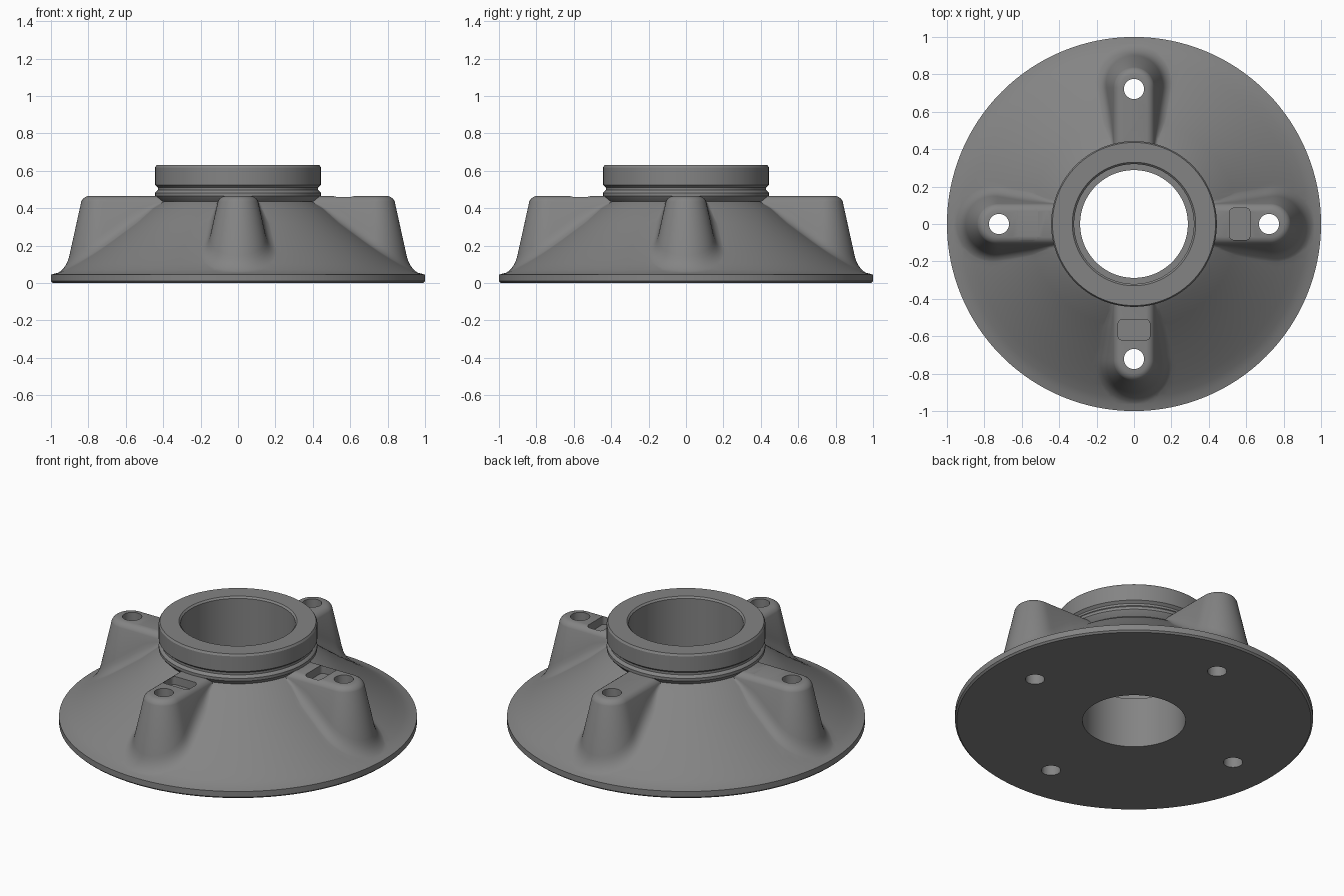
import bpy, bmesh
from math import pi, sin, cos, hypot
from mathutils import Matrix

cube = bpy.data.objects.get("Cube")
if cube:
    bpy.data.objects.remove(cube, do_unlink=True)

grey = bpy.data.materials.new("cast_grey")
grey.use_nodes = True
colour = (0.23, 0.23, 0.23, 1)
grey.diffuse_color = colour
grey.node_tree.nodes["Principled BSDF"].inputs["Base Color"].default_value = colour

BOSS_TOP = 0.465
BOSS_END = 0.73      # centre of the rounded boss end, also the bolt circle
CONE = [(0.41, 0.435), (0.47, 0.4), (0.56, 0.325), (0.7, 0.222), (0.8, 0.153),
        (0.88, 0.1), (0.93, 0.07), (0.965, 0.054), (1.0, 0.045)]


def cone_height(r):
    """Height of the sloped flange at radius r."""
    if r <= CONE[0][0]:
        return CONE[0][1]
    for (r0, z0), (r1, z1) in zip(CONE, CONE[1:]):
        if r <= r1:
            return z0 + (z1 - z0) * (r - r0) / (r1 - r0)
    return CONE[-1][1]


def finish(bm, name):
    bmesh.ops.recalc_face_normals(bm, faces=bm.faces)
    mesh = bpy.data.meshes.new(name)
    bm.to_mesh(mesh)
    bm.free()
    mesh.materials.append(grey)
    obj = bpy.data.objects.new(name, mesh)
    bpy.context.collection.objects.link(obj)
    return obj


def bridge(bm, a, b):
    for i in range(len(a)):
        j = (i + 1) % len(a)
        bm.faces.new((a[i], a[j], b[j], b[i]))


def lathe(profile, name, steps=128):
    bm = bmesh.new()
    rings = [[bm.verts.new((r * cos(2 * pi * k / steps), r * sin(2 * pi * k / steps), z))
              for k in range(steps)] for r, z in profile]
    for i, ring in enumerate(rings):
        bridge(bm, ring, rings[(i + 1) % len(rings)])
    return finish(bm, name)


def wall_offset(z):
    """Drafted half width of a boss at height z."""
    return 0.108 + (0.435 - z) * 0.22


def side_profile(cx, cy, nx, ny):
    """Points down one side of a boss: rounded shoulder, drafted wall, blend into the cone."""
    at = lambda w: (cx + nx * w, cy + ny * w)
    z0 = 0.2
    for _ in range(40):
        z0 = 0.5 * z0 + 0.5 * cone_height(hypot(*at(wall_offset(z0))))
    pts = [(0.07, BOSS_TOP), (0.084, 0.461), (0.096, 0.453), (0.104, 0.443)]
    z_top = 0.435
    h = max(0.0, min(0.07, (z_top - z0) * 0.6))
    if z0 > z_top - 0.01:
        z0 = z_top - 0.01
    pts += [(wall_offset(z), z) for z in (z_top, z0 + h)]
    w0 = wall_offset(z0)
    w1 = w0 + 0.015 + h * 0.5
    foot = cone_height(hypot(*at(w1))) - 0.002
    for k in range(1, 6):
        t = k / 5
        a, b, c = (1 - t) ** 2, 2 * t * (1 - t), t * t
        pts.append((a * wall_offset(z0 + h) + b * w0 + c * w1, a * (z0 + h) + b * z0 + c * foot))
    pts.append((w1, 0.03))
    return [(*at(w), z) for w, z in pts]


def make_boss(angle, name):
    start, n, arc = 0.36, 14, 28
    xs = [start + (BOSS_END - start) * i / n for i in range(n)]
    outline = [(x, 0, 0, -1) for x in xs]
    outline += [(BOSS_END, 0, cos(a), sin(a))
                for a in (-pi / 2 + pi * k / arc for k in range(arc + 1))]
    outline += [(x, 0, 0, 1) for x in reversed(xs)]
    bm = bmesh.new()
    columns = [[bm.verts.new(p) for p in side_profile(*o)] for o in outline]
    rings = list(zip(*columns))
    for a, b in zip(rings, rings[1:]):
        bridge(bm, a, b)
    bm.faces.new(rings[0])
    bm.faces.new(rings[-1])
    bm.transform(Matrix.Rotation(angle, 4, "Z"))
    return finish(bm, name)


def make_hole(angle, name):
    bm = bmesh.new()
    bmesh.ops.create_cone(bm, cap_ends=True, segments=40, radius1=0.054, radius2=0.054, depth=2)
    bm.transform(Matrix.Rotation(angle, 4, "Z") @ Matrix.Translation((0.722, 0, 0)))
    return finish(bm, name)


def make_pocket(angle, name):
    bm = bmesh.new()
    bmesh.ops.create_cube(bm, size=1)
    bm.transform(Matrix.Diagonal((0.108, 0.17, 0.2, 1)))
    upright = [e for e in bm.edges if abs(e.verts[0].co.z - e.verts[1].co.z) > 0.1]
    bmesh.ops.bevel(bm, geom=upright, offset=0.02, segments=4, profile=0.5, affect="EDGES")
    bm.transform(Matrix.Rotation(angle, 4, "Z") @ Matrix.Translation((0.566, 0, 0.515)))
    return finish(bm, name)


def boolean(target, other, operation):
    """Combine the two solids and drop the helper."""
    mod = target.modifiers.new(operation.title(), "BOOLEAN")
    mod.operation = operation
    mod.solver = "EXACT"
    mod.object = other
    other.hide_render = True
    bpy.context.view_layer.objects.active = target
    bpy.ops.object.modifier_apply(modifier=mod.name)
    bpy.data.objects.remove(other, do_unlink=True)


# Flange, cone, grooved collar and stepped bore as one turned solid
collar = [(0.418, 0.437), (0.436, 0.455), (0.443, 0.465), (0.443, 0.482), (0.436, 0.492),
          (0.428, 0.497), (0.428, 0.511), (0.436, 0.518), (0.443, 0.524), (0.443, 0.618),
          (0.436, 0.63), (0.33, 0.63), (0.32, 0.62)]
bore = [(0.32, 0.31), (0.288, 0.31), (0.288, 0)]
rim = [(0.99, 0), (1.0, 0.01)]
body = lathe(rim + CONE[::-1] + collar + bore, "flange_body")

# Four bosses blended into the cone, then their bolt holes
angles = [k * pi / 2 for k in range(4)]
for a in angles:
    boolean(body, make_boss(a, "boss"), "UNION")
for a in angles:
    boolean(body, make_hole(a, "bolt_hole_cutter"), "DIFFERENCE")

# Pockets on every boss but the back one
for a in (0, pi, 1.5 * pi):
    boolean(body, make_pocket(a, "pocket_cutter"), "DIFFERENCE")

# Clean the bore in case a boss reaches into it, then shade
bpy.ops.object.select_all(action="DESELECT")
body.select_set(True)
bpy.context.view_layer.objects.active = body
bpy.ops.object.shade_smooth_by_angle(angle=pi / 6)
